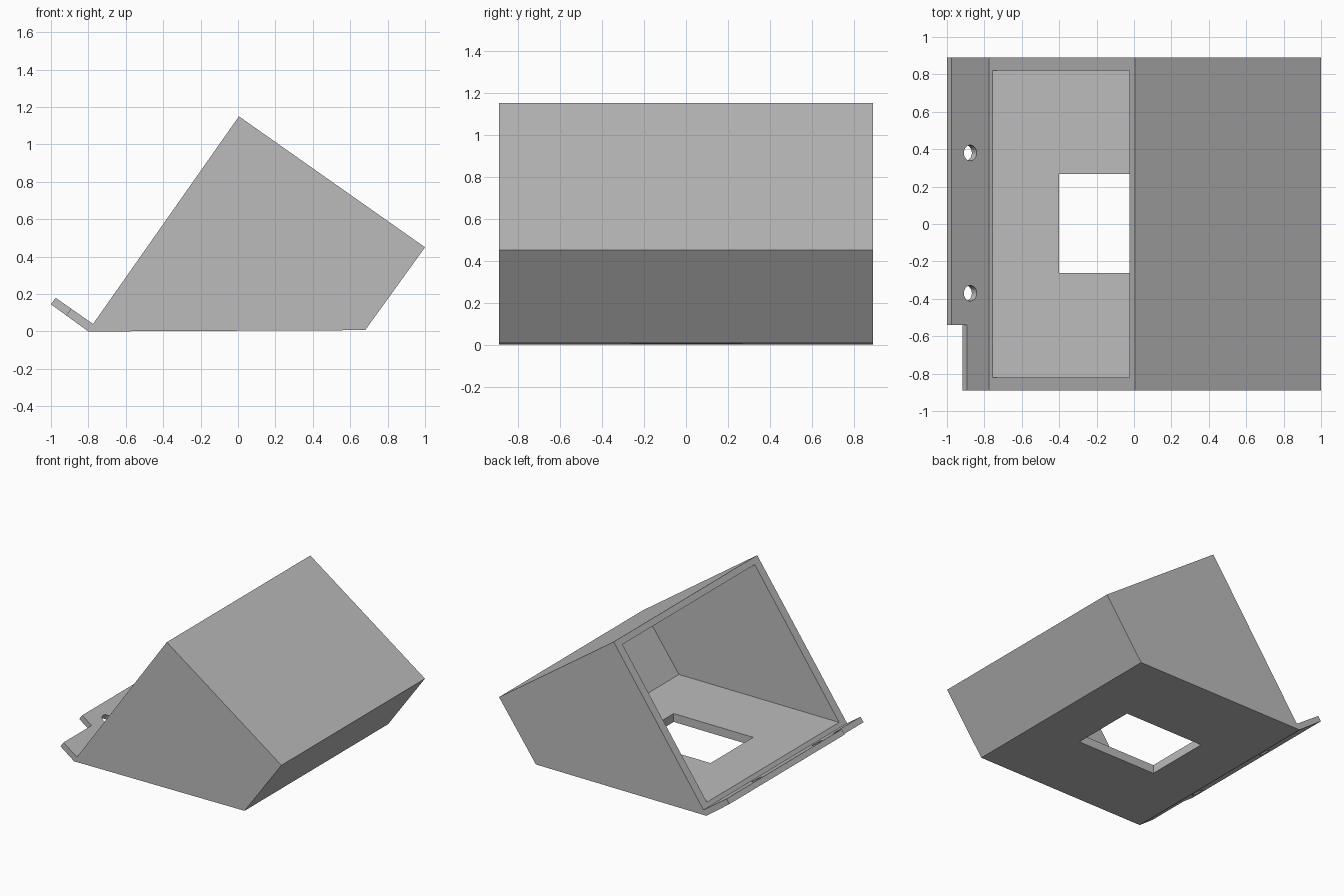
import bpy, bmesh, math
from mathutils import Vector

if "Cube" in bpy.data.objects:
    bpy.data.objects.remove(bpy.data.objects["Cube"], do_unlink=True)

HALF = 0.89                       # half the depth
TILT = math.radians(35.1)         # lean of the open face
N = Vector((math.sin(TILT), math.cos(TILT)))   # along the open face, upward
D = Vector((-N.y, N.x))                        # out of the open face

grey = bpy.data.materials.new("plain grey")
grey.use_nodes = True
grey.diffuse_color = (0.5, 0.5, 0.5, 1)
grey.node_tree.nodes["Principled BSDF"].inputs["Base Color"].default_value = (0.5, 0.5, 0.5, 1)


def prism(name, profile, y0, y1):
    """Extrude an (x, z) outline from y0 to y1."""
    bm = bmesh.new()
    face = bm.faces.new([bm.verts.new((p[0], y0, p[1])) for p in profile])
    ext = bmesh.ops.extrude_face_region(bm, geom=[face])
    verts = [v for v in ext["geom"] if isinstance(v, bmesh.types.BMVert)]
    bmesh.ops.translate(bm, verts=verts, vec=(0, y1 - y0, 0))
    bmesh.ops.recalc_face_normals(bm, faces=bm.faces)
    mesh = bpy.data.meshes.new(name)
    bm.to_mesh(mesh)
    bm.free()
    mesh.materials.append(grey)
    obj = bpy.data.objects.new(name, mesh)
    bpy.context.collection.objects.link(obj)
    return obj


def cut(target, cutter):
    """Subtract the cutter, then discard it."""
    cutter.hide_render = True
    mod = target.modifiers.new("cut", "BOOLEAN")
    mod.operation, mod.solver, mod.object = "DIFFERENCE", "EXACT", cutter
    bpy.context.view_layer.objects.active = target
    bpy.ops.object.modifier_apply(modifier=mod.name)
    bpy.data.objects.remove(cutter, do_unlink=True)


# Wedge-shaped housing with its mounting flange in one outline
housing = prism("housing", [(-0.8, 0), (0.68, 0.007), (1, 0.45), (0.005, 1.15),
                            (-0.775, 0.04), (-0.975, 0.18), (-1, 0.145)], -HALF, HALF)

# Hollow interior, open on the sloping face
lip, top = Vector((-0.756, 0.068)), Vector((-0.022, 1.11))
cut(housing, prism("cavity_cutter", [lip, (0.635, 0.072), (0.91, 0.452), top,
                                     top + D * 0.1, lip + D * 0.1], -0.82, 0.82))

# Rectangular opening in the floor
cut(housing, prism("floor_cutter", [(-0.4, -0.1), (0.29, -0.1), (0.29, 0.25), (-0.4, 0.25)],
                   -0.262, 0.268))

# Notch at the front end of the flange
edge = Vector((-0.918, 0.086))
low, high = edge - N * 0.1, edge + N * 0.15
cut(housing, prism("notch_cutter", [low, high, high + D * 0.3, low + D * 0.3], -1, -0.54))

# Two screw holes through the flange
for y in (0.38, -0.37):
    bpy.ops.mesh.primitive_cylinder_add(vertices=32, radius=0.042, depth=0.2,
                                        location=(-0.888, y, 0.092), rotation=(0, TILT, 0))
    hole = bpy.context.object
    hole.data.materials.append(grey)
    cut(housing, hole)
